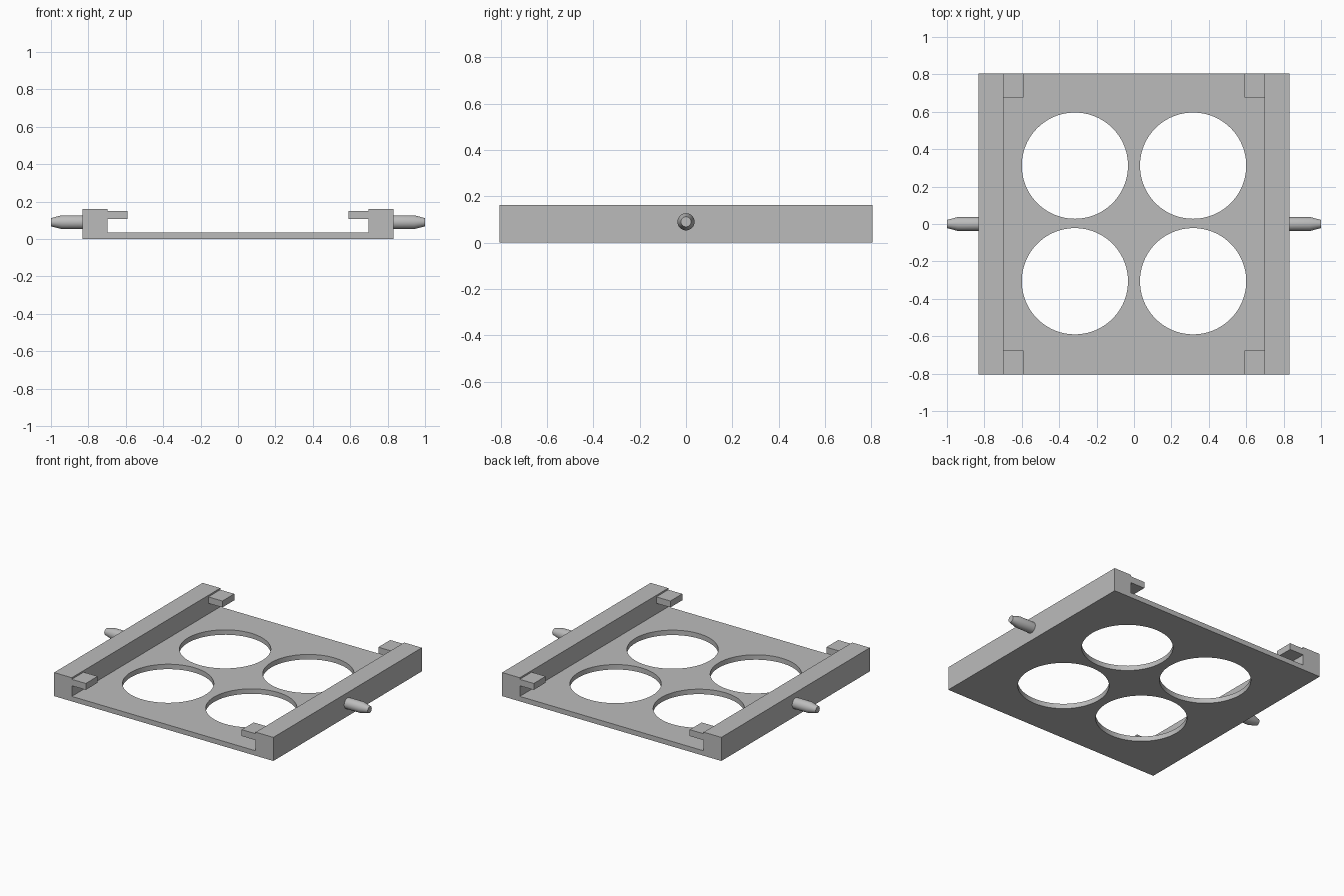
import bpy
import bmesh
import math
from mathutils import Matrix

cube = bpy.data.objects.get("Cube")
if cube:
    bpy.data.objects.remove(cube, do_unlink=True)

grey = bpy.data.materials.new("plain_grey")
grey.use_nodes = True
colour = (0.5, 0.5, 0.5, 1)
grey.diffuse_color = colour
grey.node_tree.nodes["Principled BSDF"].inputs["Base Color"].default_value = colour

HALF_W, HALF_D = 0.832, 0.805
INNER = 0.698
PLATE_TOP, RAIL_TOP = 0.034, 0.162


def add_object(name, bm):
    bmesh.ops.recalc_face_normals(bm, faces=bm.faces)
    mesh = bpy.data.meshes.new(name)
    bm.to_mesh(mesh)
    bm.free()
    mesh.materials.append(grey)
    obj = bpy.data.objects.new(name, mesh)
    bpy.context.collection.objects.link(obj)
    return obj


def smooth(obj):
    bpy.ops.object.select_all(action="DESELECT")
    obj.select_set(True)
    bpy.context.view_layer.objects.active = obj
    bpy.ops.object.shade_smooth_by_angle(angle=math.radians(30))


def box(name, x0, x1, y0, y1, z0, z1):
    bm = bmesh.new()
    size = Matrix.Diagonal((x1 - x0, y1 - y0, z1 - z0, 1))
    centre = Matrix.Translation(((x0 + x1) / 2, (y0 + y1) / 2, (z0 + z1) / 2))
    bmesh.ops.create_cube(bm, size=1, matrix=centre @ size)
    return add_object(name, bm)


# Tray: channel profile extruded front to back
half = [(HALF_W, 0), (HALF_W, RAIL_TOP), (INNER, RAIL_TOP), (INNER, PLATE_TOP)]
profile = half + [(-x, z) for x, z in reversed(half)]
bm = bmesh.new()
face = bm.faces.new([bm.verts.new((x, -HALF_D, z)) for x, z in profile])
ext = bmesh.ops.extrude_face_region(bm, geom=[face])
moved = [v for v in ext["geom"] if isinstance(v, bmesh.types.BMVert)]
bmesh.ops.translate(bm, verts=moved, vec=(0, 2 * HALF_D, 0))
tray = add_object("tray", bm)

# Four round openings
bm = bmesh.new()
for x in (-0.316, 0.316):
    for y in (-0.306, 0.312):
        bmesh.ops.create_cone(bm, cap_ends=True, segments=96, radius1=0.284,
                              radius2=0.284, depth=0.2,
                              matrix=Matrix.Translation((x, y, 0.01)))
cutter = add_object("opening_cutter", bm)
cut = tray.modifiers.new("openings", "BOOLEAN")
cut.operation = "DIFFERENCE"
cut.solver = "EXACT"
cut.object = cutter
bpy.context.view_layer.objects.active = tray
bpy.ops.object.modifier_apply(modifier=cut.name)
bpy.data.objects.remove(cutter, do_unlink=True)
smooth(tray)

# Corner clips and side pegs
for side, sx in (("left", 1), ("right", -1)):
    for end, sy in (("front", -1), ("back", 1)):
        xs = sorted((sx * 0.592, sx * INNER))
        ys = sorted((sy * 0.676, sy * HALF_D))
        box(f"{end}_{side}_clip", *xs, *ys, 0.107, 0.151)

    # Peg: outline of (x, radius) spun around the side axis
    bm = bmesh.new()
    outline = [(HALF_W, 0), (HALF_W, 0.037), (0.942, 0.037), (1.0, 0.022), (1.0, 0)]
    verts = [bm.verts.new((sx * x, 0, r)) for x, r in outline]
    edges = [bm.edges.new(pair) for pair in zip(verts, verts[1:])]
    bmesh.ops.spin(bm, geom=verts + edges, cent=(0, 0, 0), axis=(1, 0, 0),
                   angle=2 * math.pi, steps=32)
    bmesh.ops.remove_doubles(bm, verts=bm.verts, dist=0.0005)
    bmesh.ops.translate(bm, verts=bm.verts, vec=(0, 0, 0.09))
    smooth(add_object(f"{side}_peg", bm))
